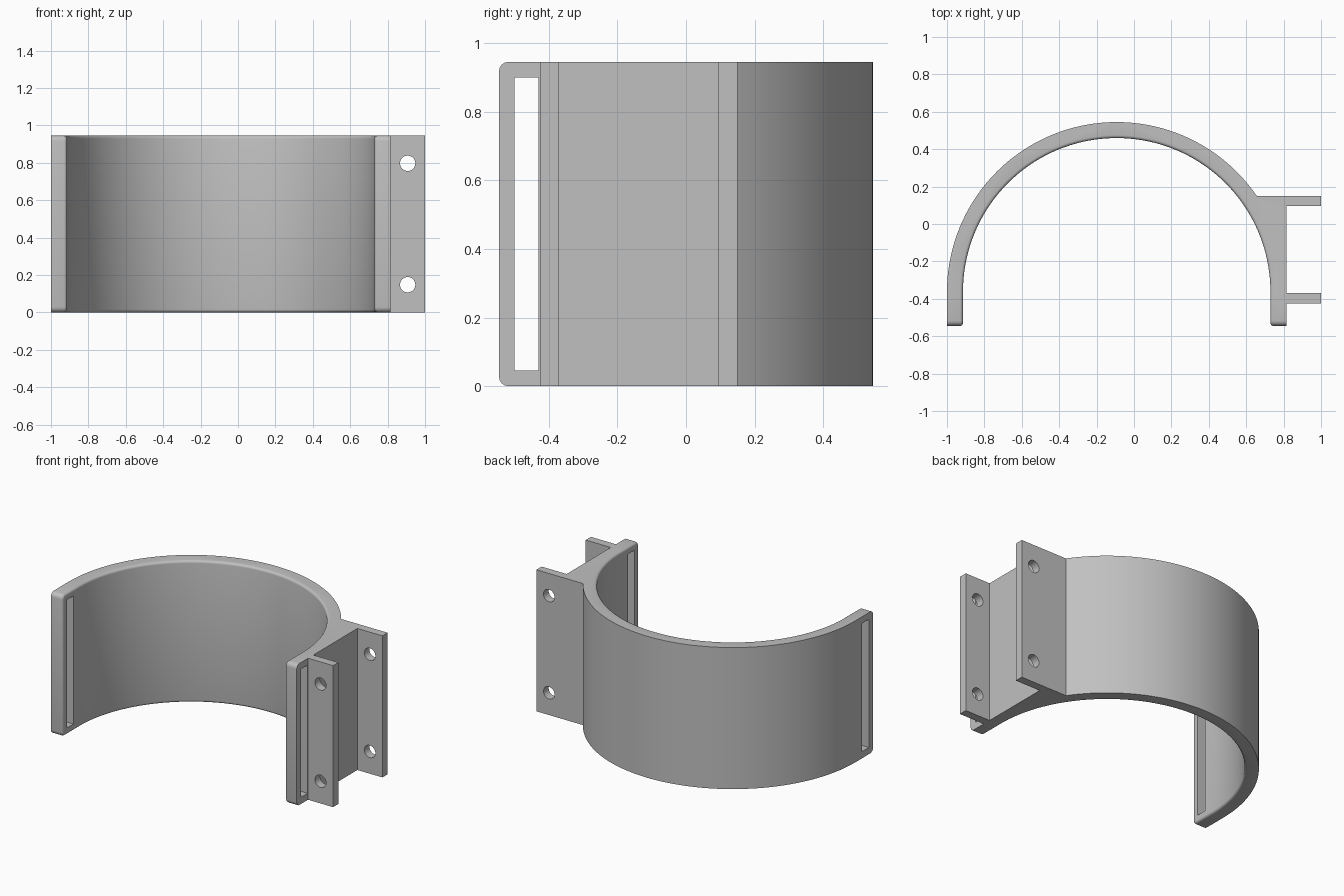
import bpy, bmesh, math
from mathutils import Matrix

if "Cube" in bpy.data.objects:
    bpy.data.objects.remove(bpy.data.objects["Cube"])

H = 0.945                     # height
CX, CY = -0.0925, -0.3625     # centre of the cuff arc
R_OUT, R_IN = 0.9075, 0.822
FRONT = -0.545                # open ends of the arms
SEG = 72

grey = bpy.data.materials.new("light grey plastic")
grey.use_nodes = True
COLOUR = (0.53, 0.53, 0.53, 1)
grey.diffuse_color = COLOUR
grey.node_tree.nodes["Principled BSDF"].inputs["Base Color"].default_value = COLOUR


def arc(radius, start, end):
    """Points on the cuff arc between two angles."""
    n = max(2, round(SEG * abs(end - start) / math.pi))
    angles = [start + (end - start) * i / n for i in range(n + 1)]
    return [(CX + radius * math.cos(a), CY + radius * math.sin(a)) for a in angles]


def new_object(name, bm):
    bmesh.ops.recalc_face_normals(bm, faces=bm.faces)
    mesh = bpy.data.meshes.new(name)
    bm.to_mesh(mesh)
    bm.free()
    mesh.materials.append(grey)
    obj = bpy.data.objects.new(name, mesh)
    bpy.context.collection.objects.link(obj)
    return obj


def round_edges(bm, edges, radius):
    bmesh.ops.bevel(bm, geom=edges, offset=radius, segments=4, profile=0.5,
                    affect='EDGES', clamp_overlap=False)


# Plan outline: inner wall, then outer wall with the two mounting flanges
BACK, LIP = 0.15, 0.055       # rear flange face, flange thickness
SIDE = CX + R_OUT
join = math.asin((BACK - CY) / R_OUT)
inner = [(CX + R_IN, FRONT)] + arc(R_IN, 0, math.pi) + [(CX - R_IN, FRONT)]
outer = [(CX - R_OUT, FRONT)] + arc(R_OUT, math.pi, join)
flanges = [(1, BACK), (1, BACK - LIP), (SIDE, BACK - LIP),
           (SIDE, -0.37), (1, -0.37), (1, -0.37 - LIP), (SIDE, -0.37 - LIP),
           (SIDE, FRONT)]

bm = bmesh.new()
base = bm.faces.new([bm.verts.new((x, y, 0)) for x, y in inner + outer + flanges])
top = bmesh.ops.extrude_face_region(bm, geom=[base])["geom"]
bmesh.ops.translate(bm, vec=(0, 0, H),
                    verts=[v for v in top if isinstance(v, bmesh.types.BMVert)])
bmesh.ops.recalc_face_normals(bm, faces=bm.faces)

# Rounded top and bottom corners of the arm ends
round_edges(bm, [e for e in bm.edges if all(
    abs(v.co.y - FRONT) < 1e-4 for v in e.verts)
    and abs(e.verts[0].co.z - e.verts[1].co.z) < 1e-4], 0.028)


# Softened rim all round the inner wall
def is_inner(face):
    c = face.calc_center_median()
    return abs(face.normal.z) < 0.01 and (
        math.hypot(c.x - CX, c.y - CY) < R_IN + 0.001 if c.y > CY
        else abs(abs(c.x - CX) - R_IN) < 0.001 and abs(face.normal.x) > 0.9)


bm.normal_update()
wall = {f for f in bm.faces if is_inner(f)}
round_edges(bm, [e for e in bm.edges
                 if sum(f in wall for f in e.link_faces) == 1], 0.016)
cuff = new_object("cuff_with_flanges", bm)


def cut(cutter):
    """Subtract a helper from the cuff, then discard it."""
    cutter.hide_render = True
    mod = cuff.modifiers.new("cut", 'BOOLEAN')
    mod.operation, mod.solver, mod.object = 'DIFFERENCE', 'EXACT', cutter
    bpy.context.view_layer.objects.active = cuff
    bpy.ops.object.modifier_apply(modifier=mod.name)
    bpy.data.objects.remove(cutter)


# Strap slot through both arms
bm = bmesh.new()
bmesh.ops.create_cube(bm, size=1, matrix=Matrix.Translation((CX, -0.465, H / 2))
                      @ Matrix.Diagonal((1.9, 0.07, 0.855, 1)))
cut(new_object("strap_slot_cutter", bm))

# Screw holes through both flanges
for z in (0.148, H - 0.148):
    bm = bmesh.new()
    bmesh.ops.create_cone(bm, cap_ends=True, segments=32, radius1=0.041, radius2=0.041,
                          depth=1, matrix=Matrix.Translation((0.907, -0.13, z))
                          @ Matrix.Rotation(math.pi / 2, 4, 'X'))
    cut(new_object("screw_hole_cutter", bm))

bpy.ops.object.select_all(action='DESELECT')
cuff.select_set(True)
bpy.context.view_layer.objects.active = cuff
bpy.ops.object.shade_smooth_by_angle(angle=math.radians(30))
